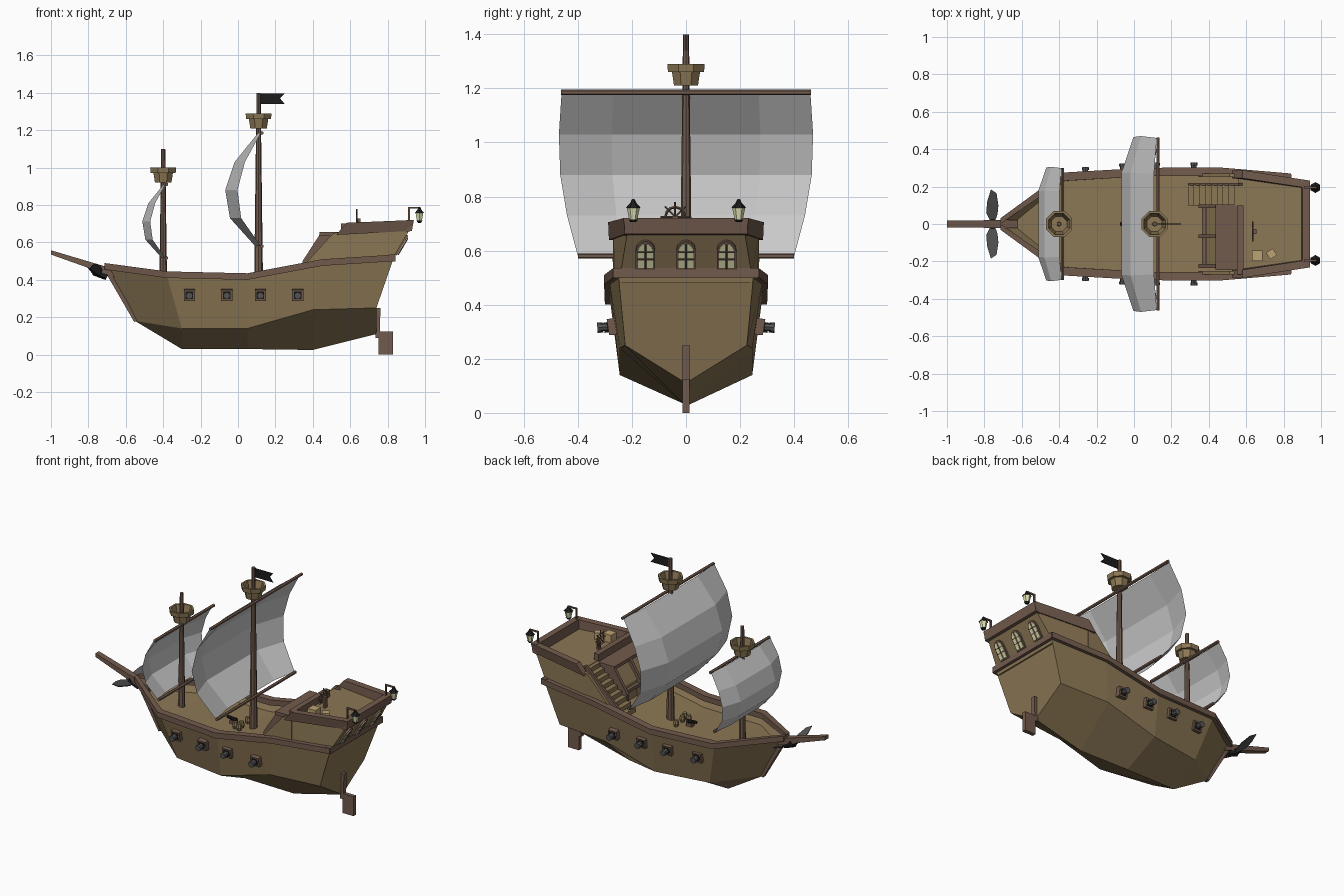
import bpy, bmesh
from math import pi, cos, sin
from mathutils import Vector, Matrix

if "Cube" in bpy.data.objects:
    bpy.data.objects.remove(bpy.data.objects["Cube"])

def material(name, c):
    m = bpy.data.materials.new(name)
    m.diffuse_color = (*c, 1)
    m.use_nodes = True
    m.node_tree.nodes["Principled BSDF"].inputs["Base Color"].default_value = m.diffuse_color
    return m

HULL = material("hull_wood", (0.26, 0.185, 0.09))
TRIM = material("trim_wood", (0.17, 0.105, 0.075))
BLACK = material("black", (0.012, 0.012, 0.012))
IRON = material("iron", (0.09, 0.09, 0.09))
GLOW = material("glass", (0.75, 0.75, 0.45))
CRATE = material("crate_wood", (0.5, 0.36, 0.17))

def finish(name, bm, mat, mirror=False):
    bmesh.ops.remove_doubles(bm, verts=bm.verts, dist=1e-5)
    bmesh.ops.recalc_face_normals(bm, faces=bm.faces)
    me = bpy.data.meshes.new(name)
    bm.to_mesh(me)
    bm.free()
    ob = bpy.data.objects.new(name, me)
    bpy.context.collection.objects.link(ob)
    if mat:
        me.materials.append(mat)
    if mirror:
        md = ob.modifiers.new("mirror", 'MIRROR')
        md.use_axis = (False, True, False)
        md.use_mirror_merge = False
    return ob

def loft(name, rings, mat, mirror=False, closed=True, cap=True):
    bm = bmesh.new()
    vs = [[bm.verts.new(p) for p in r] for r in rings]
    n = len(rings[0])
    for a, b in zip(vs, vs[1:]):
        for i in range(n if closed else n - 1):
            j = (i + 1) % n
            bm.faces.new((a[i], a[j], b[j], b[i]))
    if cap:
        bm.faces.new(vs[0])
        bm.faces.new(vs[-1])
    return finish(name, bm, mat, mirror)

def prism(name, prof, y0, y1, mat, mirror=False):
    return loft(name, [[(x, y, z) for x, z in prof] for y in (y0, y1)], mat, mirror)

def box(name, c, s, mat, mirror=False, rot=None):
    bm = bmesh.new()
    m = Matrix.Translation(c) @ (rot or Matrix()) @ Matrix.Diagonal((*s, 1))
    bmesh.ops.create_cube(bm, size=1, matrix=m)
    return finish(name, bm, mat, mirror)

def tube(name, p, q, r1, r2, mat, n=8, mirror=False):
    p, q = Vector(p), Vector(q)
    bm = bmesh.new()
    m = Matrix.Translation((p + q) / 2) @ (q - p).to_track_quat('Z', 'Y').to_matrix().to_4x4()
    bmesh.ops.create_cone(bm, cap_ends=True, segments=n, radius1=r1, radius2=r2,
                          depth=(q - p).length, matrix=m)
    return finish(name, bm, mat, mirror)

def lathe(name, prof, c, n, mat, mirror=False):
    rings = [[(c[0] + r * cos(2 * pi * (i + .5) / n), c[1] + r * sin(2 * pi * (i + .5) / n), c[2] + z)
              for i in range(n)] for r, z in prof]
    return loft(name, rings, mat, mirror)

# Hull: sheer, chine and keel per station, with the sunken deck
sheer = [(-.70, .012, .465), (-.38, .255, .42), (.05, .28, .41), (.45, .283, .485), (.83, .25, .51)]
chine = [(-.55, 0, .18), (-.30, .19, .14), (.05, .245, .14), (.40, .245, .24), (.74, .225, .25)]
keel = [(-.55, .18), (-.30, .03), (.05, .03), (.40, .025), (.74, .11)]
inset = [(.05, .01, .05), (.01, .025, .05), (0, .025, .05), (0, .025, .05), (-.01, .02, 0)]
rings = []
for s, c, k, d in zip(sheer, chine, keel, inset):
    deck = (s[0] + d[0], s[1] - d[1], s[2] - d[2])
    half = [deck, s, c]
    rings.append(half + [(k[0], 0, k[1])] + [(x, -y, z) for x, y, z in reversed(half)])
loft("hull", rings, HULL)

# Gunwale rails
rail = []
for i, (x, y, z) in enumerate(sheer):
    o, w = (.02, .035) if i else (.018, .03)
    x += -.015 if i == 0 else .01 if i == 4 else 0
    rail.append([(x, y + o, z - .01), (x, y + o, z + .025), (x, max(0, y + o - w - .01), z + .025),
                 (x, max(0, y + o - w - .01), z - .01)])
loft("gunwale_rail", rail, TRIM, True)
box("stern_beam", (.825, 0, .517), (.035, .53, .036), TRIM)
prism("stem_post", [(-.72, .46), (-.68, .46), (-.54, .18), (-.555, .175)], -.014, .014, TRIM)

# Stern castle
loft("stern_castle", [
    [(.56, -.265, .48), (.82, -.245, .48), (.82, .245, .48), (.56, .265, .48)],
    [(.56, -.266, .51), (.825, -.243, .51), (.825, .243, .51), (.56, .266, .51)],
    [(.56, -.27, .66), (.913, -.218, .66), (.913, .218, .66), (.56, .27, .66)]], HULL)
box("castle_foot", (.57, 0, .46), (.02, .5, .12), HULL)
prism("castle_side_wall", [(.345, .47), (.57, .48), (.57, .66), (.51, .65)], .25, .27, HULL, True)
loft("castle_rail", [
    [(.525, .285, .64), (.58, .288, .705), (.58, .245, .705), (.525, .245, .64)],
    [(.93, .222, .662), (.94, .232, .72), (.94, .19, .72), (.93, .19, .662)]], TRIM, True)
prism("castle_stern_rail", [(.895, .655), (.93, .662), (.94, .72), (.90, .72)], -.228, .228, TRIM)
box("castle_front_rail", (.567, -.085, .675), (.035, .37, .055), TRIM)

# Cabin front with sloping roof and posts
prism("cabin", [(.385, .40), (.385, .53), (.455, .635), (.57, .635), (.57, .40)], -.22, .09, HULL)
box("cabin_roof", (.505, -.07, .645), (.14, .35, .022), TRIM)
for y in (-.225, -.065, .095):
    prism("cabin_post", [(.345, .42), (.345, .50), (.445, .655), (.54, .655), (.44, .50), (.40, .42)],
          y - .01, y + .01, TRIM)
box("cabin_sill", (.375, -.065, .50), (.025, .32, .02), TRIM)

# Stairs to the upper deck
N = 9
for i in range(N):
    box("stair_step", (.305 + i * .031, .155, .405 + (i + .5) * .028), (.034, .11, .028), HULL)
prism("stair_stringer", [(.29, .39), (.29, .425), (.56, .675), (.58, .66), (.58, .62), (.33, .39)], .205, .22, TRIM)

# Arched stern windows lying on the raked stern
U, W = Vector((.088, 0, .15)).normalized(), Vector((.15, 0, -.088)).normalized()
def stern_pt(y, t, d):
    return Vector((.825, y, .51)) + U * t + W * d
def arch(name, y, w, t0, t1, d, mat):
    pts = [(-w, t0), (w, t0)] + [(w * cos(a * pi / 6), t1 + 1.2 * w * sin(a * pi / 6)) for a in range(7)]
    loft(name, [[stern_pt(y + a, t, e) for a, t in pts] for e in (-.005, d)], mat)
for y in (-.15, 0, .15):
    arch("window_frame", y, .036, .03, .108, .010, TRIM)
    arch("window_pane", y, .028, .038, .108, .014, GLOW)
    tube("window_bar", stern_pt(y, .036, .014), stern_pt(y, .14, .014), .004, .004, TRIM, 4)
    for t in (.075, .107):
        tube("window_bar", stern_pt(y - .03, t, .014), stern_pt(y + .03, t, .014), .004, .004, TRIM, 4)

# Rudder
box("rudder", (.79, 0, .062), (.078, .026, .124), TRIM)
prism("rudder_post", [(.735, .09), (.757, .09), (.762, .25), (.735, .25)], -.014, .014, TRIM)

# Bowsprit and winged figurehead
loft("bowsprit", [[(-.62, y, z) for y, z in ((-.022, .40), (.022, .40), (.022, .445), (-.022, .445))],
                  [(-1, y, z) for y, z in ((-.018, .535), (.018, .535), (.018, .558), (-.018, .558))]], TRIM)
tube("figurehead_body", (-.70, 0, .415), (-.765, 0, .45), .018, .028, BLACK, 6)
tube("figurehead_head", (-.755, 0, .445), (-.80, 0, .475), .028, .01, BLACK, 6)
loft("figurehead_wing", [[(x, y, z) for x, y, z in ((-.765, .01, .45), (-.79, .06, .462), (-.785, .12, .475),
      (-.765, .185, .488), (-.735, .165, .475), (-.725, .10, .455), (-.73, .05, .44), (-.745, .01, .43))],
     [(x, y, z) for x, y, z in ((-.765, .01, .444), (-.79, .06, .456), (-.785, .12, .469),
      (-.765, .185, .484), (-.735, .165, .469), (-.725, .10, .449), (-.73, .05, .434), (-.745, .01, .424))]], IRON, True)

# Masts, crow's nests, yards and billowing sails: (mast x, deck z, nest z, top z, scale, sail foot z)
sail_rows = [(0, 0, .40, 0.03), (-.105, .15, .44, .06), (-.125, .30, .465, .065), (-.085, .45, .47, .055), (0, .605, .46, .015)]
nest = [(0, 0), (.048, 0), (.056, .05), (.072, .05), (.075, .08), (.062, .08), (.044, .012), (0, .012)]
for tag, x, z0, zn, zt, s, zf in (("main", .11, .36, 1.21, 1.40, 1, .58), ("fore", -.40, .36, .92, 1.10, .65, .517)):
    tube(tag + "_mast", (x, 0, z0), (x, 0, zt), .024 if s == 1 else .021, .011, TRIM)
    lathe(tag + "_crows_nest", nest, (x, 0, zn), 8, HULL)
    grid = []
    for dx, dz, w, b in sail_rows:
        grid.append([(x + .012 + s * (dx - b * (abs(k) < 2)), w * s * k / 2 * (1.17 if abs(k) == 1 else 1), zf + dz * s)
                     for k in (-2, -1, 0, 1, 2)])
    loft(tag + "_sail", grid, None, closed=False, cap=False)
    for w, z in ((.40, zf), (.462, zf + .605 * s)):
        tube(tag + "_yard", (x + .018, -w * s, z), (x + .018, w * s, z), .010, .010, TRIM, 6)
prism("flag", [(.115, 1.34), (.25, 1.34), (.225, 1.37), (.25, 1.397), (.115, 1.397)], -.002, .002, BLACK)

# Gun ports
for x, y in ((-.26, .243), (-.06, .262), (.12, .267), (.32, .268)):
    box("gun_port", (x, y, .32), (.06, .042, .06), TRIM, True, Matrix.Rotation(-.15, 4, 'X'))
    box("gun_recess", (x, y + .003, .32), (.04, .042, .04), BLACK, True, Matrix.Rotation(-.15, 4, 'X'))
    tube("gun_barrel", (x, y, .32), (x, y + .05, .316), .018, .014, IRON, 8, True)
    tube("gun_muzzle", (x, y + .045, .316), (x, y + .06, .315), .019, .019, IRON, 8, True)

# Stern lanterns
box("lantern_post", (.914, .195, .75), (.009, .009, .075), TRIM, True)
box("lantern_arm", (.942, .195, .786), (.065, .009, .009), TRIM, True)
lathe("lantern_glass", [(.015, .715), (.024, .758)], (.97, .195, 0), 6, GLOW, True)
lathe("lantern_cap", [(.029, .757), (.012, .775), (.005, .79)], (.97, .195, 0), 6, BLACK, True)
lathe("lantern_base", [(.010, .705), (.018, .716)], (.97, .195, 0), 6, BLACK, True)

# Steering wheel
WX, WY, WZ = .635, -.04, .725
bpy.ops.mesh.primitive_torus_add(major_segments=12, minor_segments=4, major_radius=.036, minor_radius=.005,
                                 location=(WX, WY, WZ), rotation=(0, pi / 2, 0))
bpy.context.object.name = "wheel_rim"
bpy.context.object.data.materials.append(TRIM)
for i in range(4):
    d = Vector((0, cos(i * pi / 4), sin(i * pi / 4))) * .054
    c = Vector((WX, WY, WZ))
    tube("wheel_spoke", c - d, c + d, .0035, .0035, TRIM, 4)
box("wheel_stand", (WX + .012, WY, .69), (.014, .025, .075), TRIM)

# Crates, barrels and a small deck gun
box("crate", (.66, -.17, .685), (.056, .056, .05), CRATE)
box("small_crate", (.735, -.16, .68), (.042, .042, .04), CRATE, rot=Matrix.Rotation(.6, 4, 'Z'))
barrel = [(.013, 0), (.018, .02), (.013, .04)]
for p in ((.05, -.06, .362), (.015, -.05, .362), (.04, -.02, .362), (.035, .05, .362)):
    lathe("barrel", barrel, p, 8, HULL)
box("deck_gun_carriage", (-.03, .0, .372), (.04, .03, .02), TRIM)
tube("deck_gun", (-.01, 0, .387), (-.075, 0, .395), .013, .009, BLACK)
